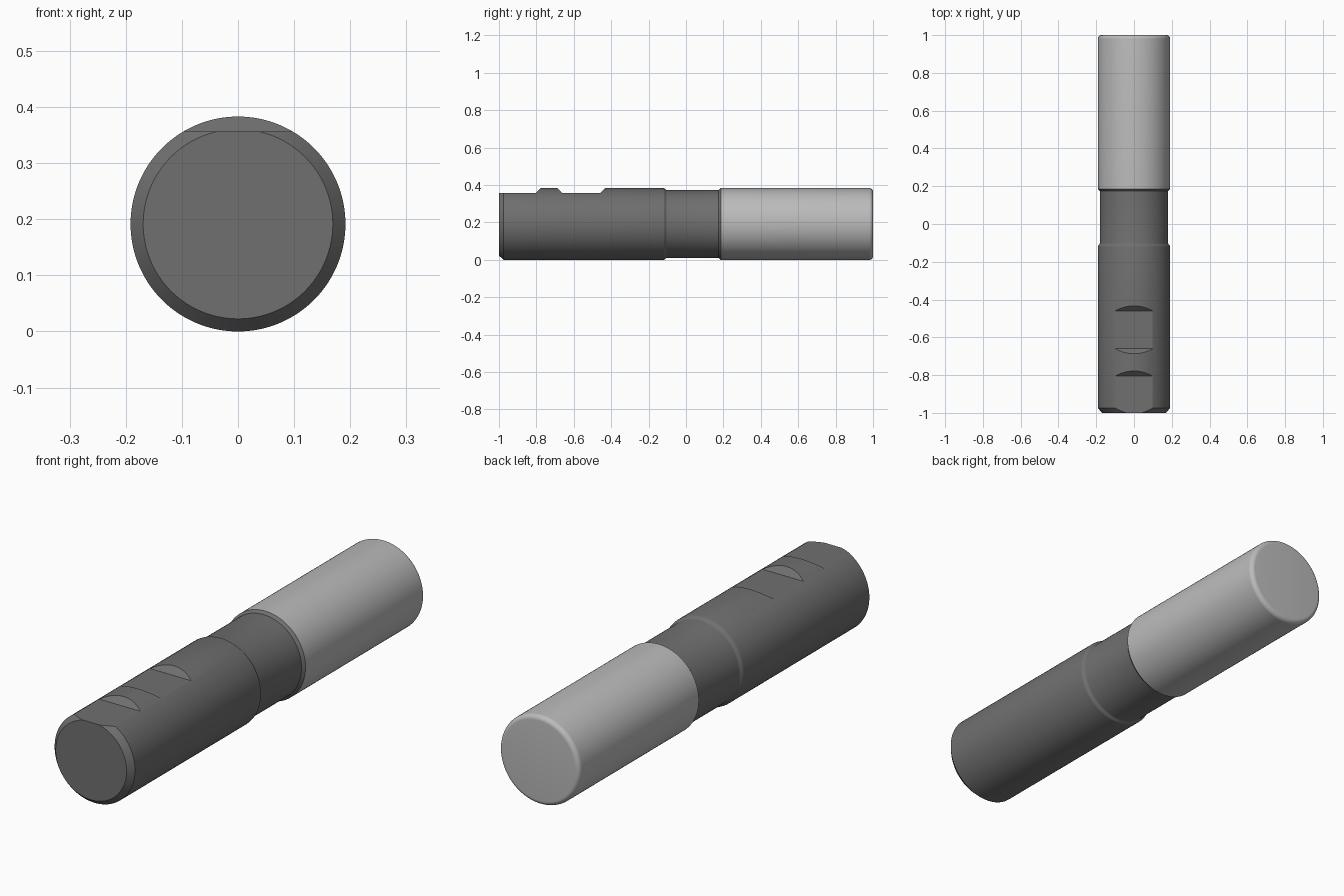
import bpy, bmesh, math

if "Cube" in bpy.data.objects:
    bpy.data.objects.remove(bpy.data.objects["Cube"])

R = 0.1915      # outer radius, also the axis height
SEG = 128

def finish(bm, name):
    bmesh.ops.recalc_face_normals(bm, faces=bm.faces)
    me = bpy.data.meshes.new(name)
    bm.to_mesh(me)
    bm.free()
    ob = bpy.data.objects.new(name, me)
    bpy.context.collection.objects.link(ob)
    return ob

def lathe(name, profile):
    """Closed solid of revolution about the y axis from (radius, y) points."""
    bm = bmesh.new()
    rings = []
    for r, y in profile:
        rings.append([bm.verts.new((r * math.sin(a), y, R + r * math.cos(a)))
                      for a in (2 * math.pi * i / SEG for i in range(SEG))])
    for a, b in zip(rings, rings[1:]):
        for i in range(SEG):
            j = (i + 1) % SEG
            bm.faces.new((a[i], a[j], b[j], b[i]))
    bm.faces.new(rings[0])
    bm.faces.new(rings[-1])
    return finish(bm, name)

def prism(name, profile, half=0.3):
    """(y, z) outline extruded across x."""
    bm = bmesh.new()
    f = bm.faces.new([bm.verts.new((-half, y, z)) for y, z in profile])
    ext = bmesh.ops.extrude_face_region(bm, geom=[f])
    bmesh.ops.translate(bm, vec=(2 * half, 0, 0),
                        verts=[g for g in ext['geom'] if isinstance(g, bmesh.types.BMVert)])
    return finish(bm, name)

def paint(ob, v):
    mat = bpy.data.materials.new(ob.name + "_grey")
    mat.diffuse_color = (v, v, v, 1)
    mat.use_nodes = True
    mat.node_tree.nodes["Principled BSDF"].inputs["Base Color"].default_value = mat.diffuse_color
    ob.data.materials.append(mat)

def smooth(ob, deg):
    bpy.ops.object.select_all(action='DESELECT')
    ob.select_set(True)
    bpy.context.view_layer.objects.active = ob
    bpy.ops.object.shade_smooth_by_angle(angle=math.radians(deg))

# Shank with chamfered end, rounded shoulder and slimmer neck
N = 0.181
shoulder = [(N + (R - N) * (1 + math.cos(math.pi * t / 6)) / 2, -0.12 + 0.018 * t / 6)
            for t in range(7)]
shank = lathe("shank", [(0.169, -1), (R, -0.975)] + shoulder + [(N, 0.174), (R, 0.186)])
paint(shank, 0.16)

# Clamping flats cut into the top, with 45 degree ends
Z, T = 0.356, 0.4
D = T - Z
cutters = [
    prism("end_flat_cutter", [(-1.1, Z), (-0.805, Z), (-0.805 + D, T), (-1.1, T)]),
    prism("middle_flat_cutter", [(-0.66 - D, T), (-0.66, Z), (-0.46, Z), (-0.46 + D, T)]),
]
bpy.context.view_layer.objects.active = shank
for c in cutters:
    c.hide_render = True
    mod = shank.modifiers.new("flat", 'BOOLEAN')
    mod.operation = 'DIFFERENCE'
    mod.solver = 'EXACT'
    mod.object = c
    bpy.ops.object.modifier_apply(modifier=mod.name)
for c in cutters:
    bpy.data.objects.remove(c, do_unlink=True)
smooth(shank, 25)

# Cutting head with rounded corner
C = 0.02
corner = [(R - C + C * math.cos(a), 1 - C + C * math.sin(a))
          for a in (math.pi / 2 * i / 8 for i in range(9))]
head = lathe("cutting_head", [(R, 0.186)] + corner)
paint(head, 0.5)
smooth(head, 30)
